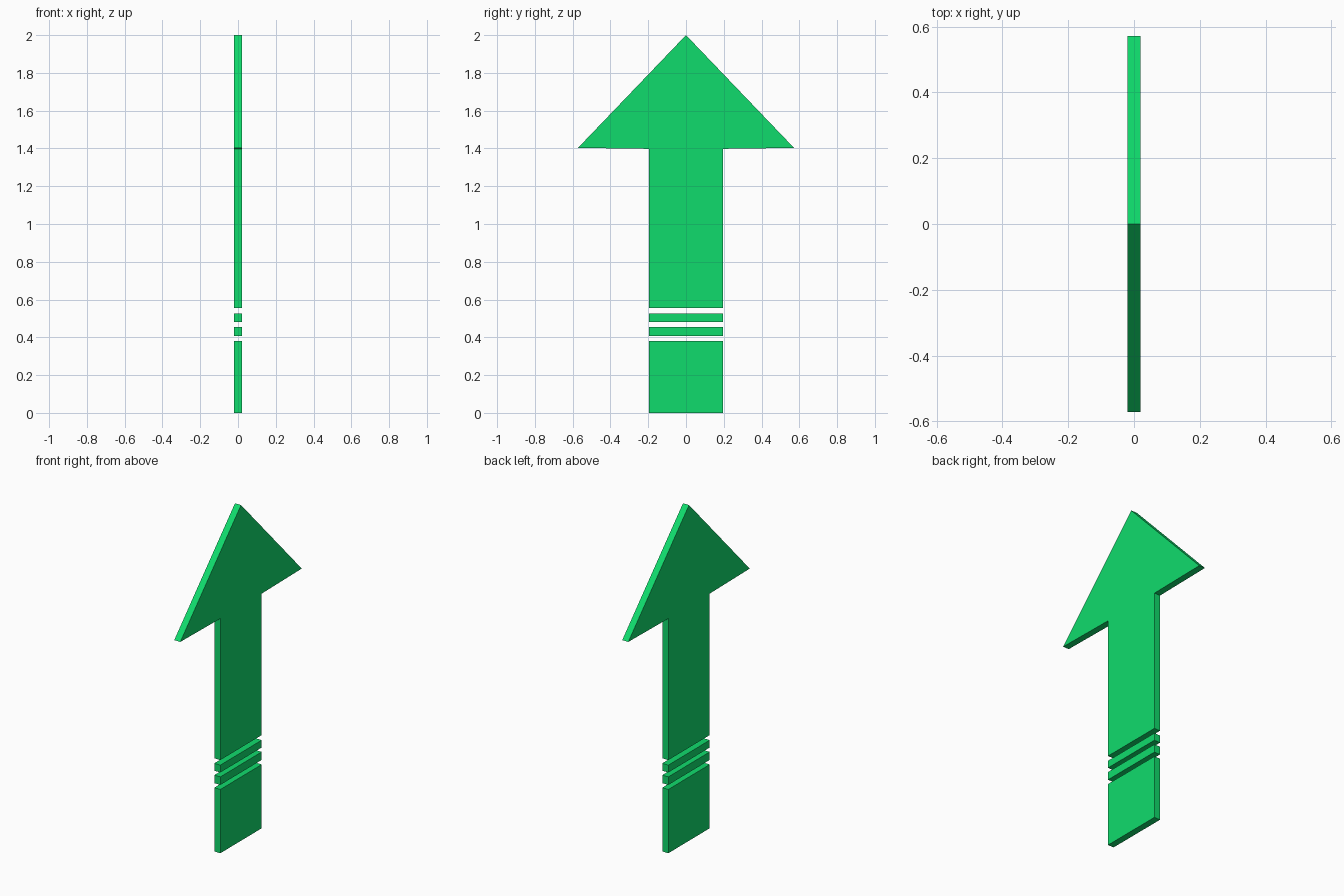
import bpy
import bmesh

if "Cube" in bpy.data.objects:
    bpy.data.objects.remove(bpy.data.objects["Cube"])

HALF_THICK = 0.02
SHAFT = 0.195

green = bpy.data.materials.new("green")
green.diffuse_color = (0.005, 0.71, 0.15, 1)
green.use_nodes = True
green.node_tree.nodes["Principled BSDF"].inputs["Base Color"].default_value = green.diffuse_color


def plate(name, outline):
    """Extrude a (y, z) outline into a flat plate centred on x = 0."""
    bm = bmesh.new()
    face = bm.faces.new([bm.verts.new((-HALF_THICK, y, z)) for y, z in outline])
    ext = bmesh.ops.extrude_face_region(bm, geom=[face], use_keep_orig=True)
    verts = [g for g in ext["geom"] if isinstance(g, bmesh.types.BMVert)]
    bmesh.ops.translate(bm, verts=verts, vec=(2 * HALF_THICK, 0, 0))
    bmesh.ops.recalc_face_normals(bm, faces=bm.faces)
    mesh = bpy.data.meshes.new(name)
    bm.to_mesh(mesh)
    bm.free()
    mesh.materials.append(green)
    obj = bpy.data.objects.new(name, mesh)
    bpy.context.collection.objects.link(obj)
    return obj


# Arrow head and upper shaft in one outline, mirrored across y = 0
right_side = [(SHAFT, 0.555), (SHAFT, 1.398), (0.572, 1.403)]
left_side = [(-y, z) for y, z in reversed(right_side)]
plate("arrow_head_and_shaft", right_side + [(0, 2.0)] + left_side)

# Tail block and two thin stripes below the shaft
for name, low, high in [("tail_block", 0.0, 0.38),
                        ("lower_stripe", 0.407, 0.455),
                        ("upper_stripe", 0.481, 0.525)]:
    plate(name, [(-SHAFT, low), (SHAFT, low), (SHAFT, high), (-SHAFT, high)])
